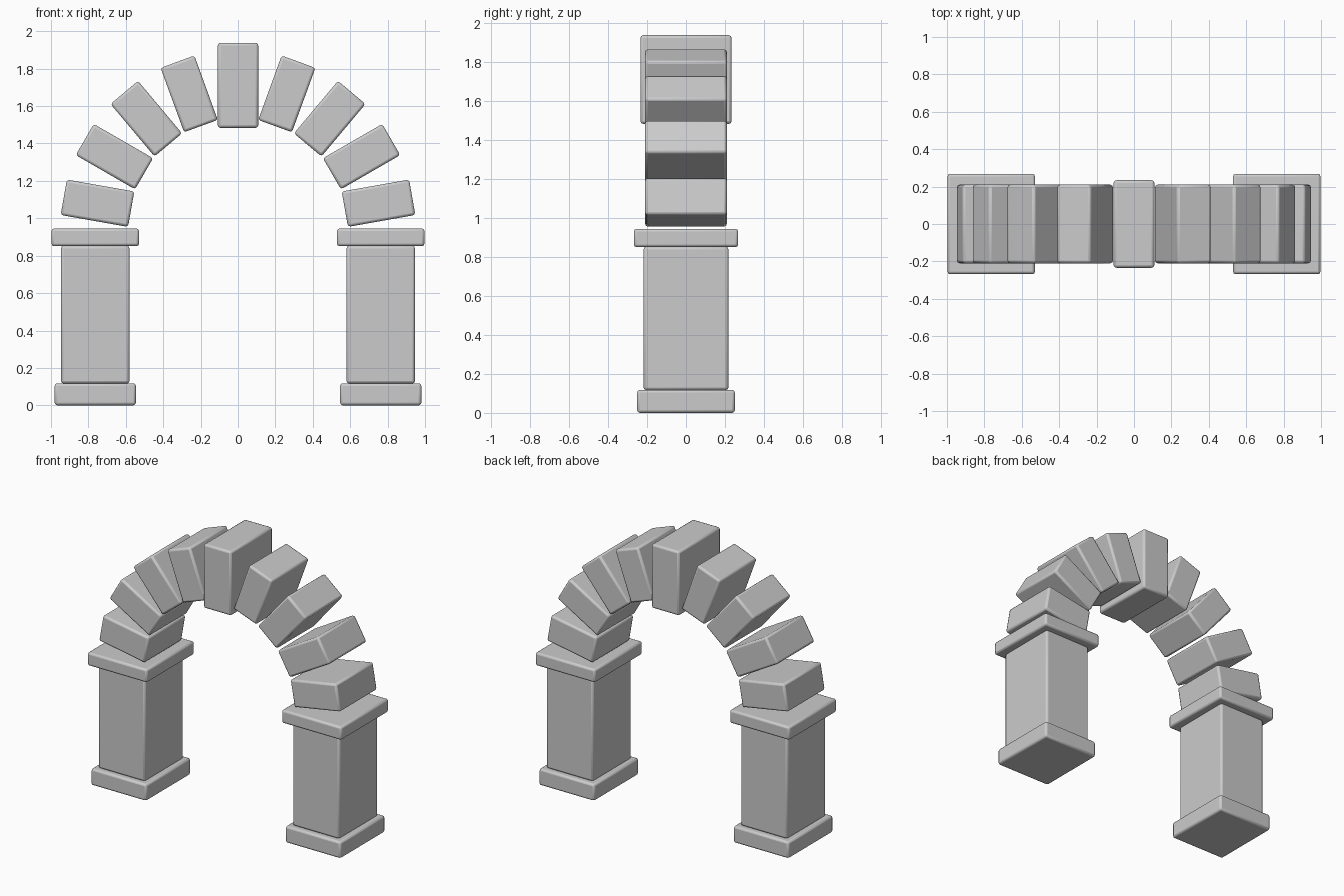
import bpy
import math

if "Cube" in bpy.data.objects:
    bpy.data.objects.remove(bpy.data.objects["Cube"])

R = 0.763          # arch centre-line radius, also pillar offset
SPRING = 0.948     # height of the arch centre


def block(name, size, loc, tilt=0.0, bevel=0.014):
    """Stone block with softened edges, tilted about the depth axis."""
    bpy.ops.mesh.primitive_cube_add(size=1, location=loc)
    ob = bpy.context.object
    ob.name = name
    ob.scale = size
    bpy.ops.object.transform_apply(location=False, rotation=False, scale=True)
    ob.rotation_euler = (0, -tilt, 0)
    mod = ob.modifiers.new("soft_edges", 'BEVEL')
    mod.width = bevel
    mod.segments = 2
    bpy.ops.object.shade_smooth_by_angle(angle=math.radians(50))
    return ob


for side, s in (("left", -1), ("right", 1)):
    # Pillar: base, shaft and cap
    block(f"{side}_base", (0.434, 0.502, 0.118), (s * R, 0, 0.059))
    block(f"{side}_shaft", (0.366, 0.436, 0.736), (s * R, 0, 0.485))
    block(f"{side}_cap", (0.468, 0.536, 0.094), (s * R, 0, 0.898))

    # Arch stones stepping up every 20 degrees
    for i in range(4):
        a = math.radians(10 + 20 * i)
        loc = (s * R * math.cos(a), 0, SPRING + R * math.sin(a))
        block(f"{side}_arch_stone_{i + 1}", (0.366, 0.42, 0.192), loc, s * a)

# Keystone, larger than the other stones
block("keystone", (0.217, 0.468, 0.455), (0, 0, SPRING + R))
